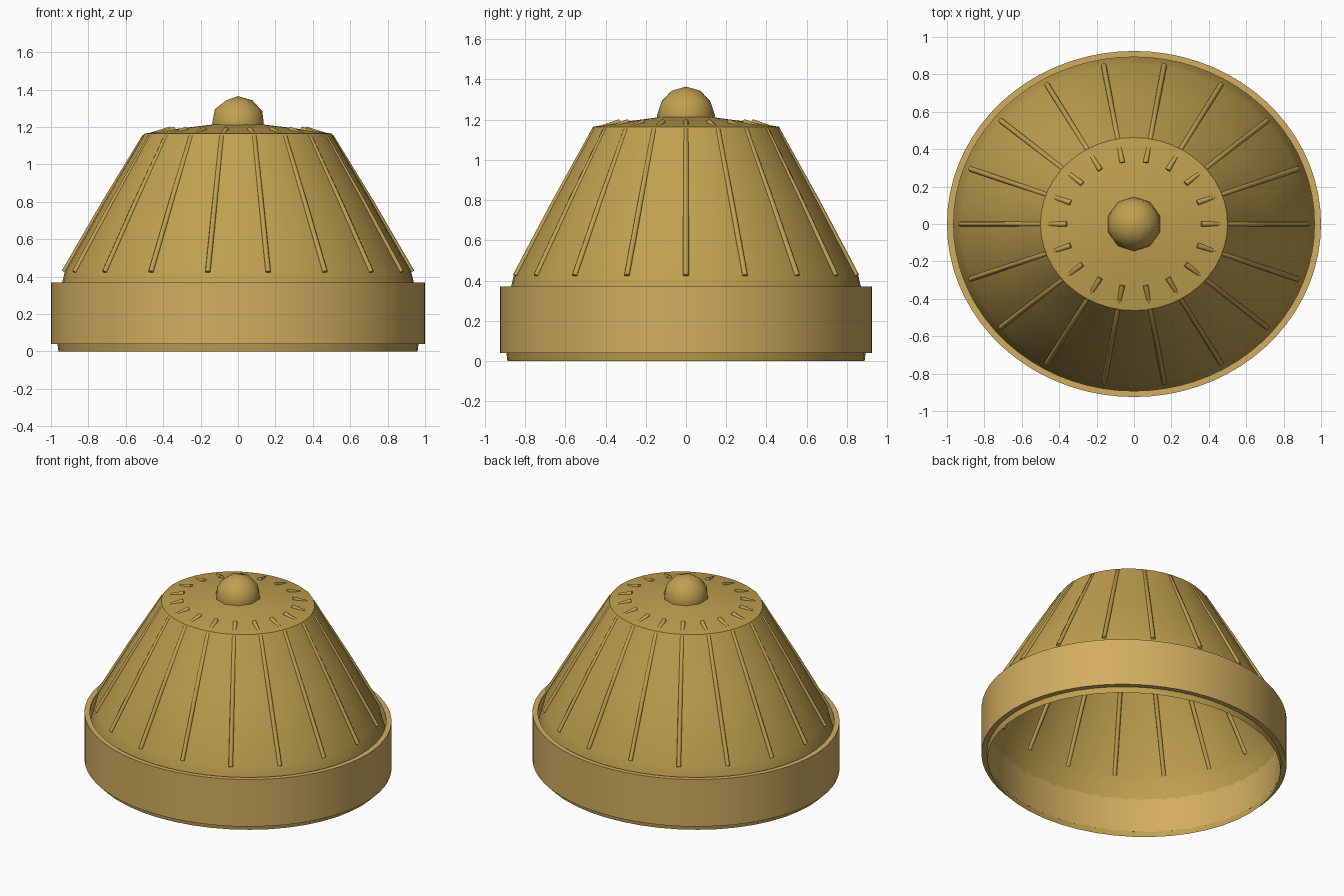
import bpy, bmesh, math

if "Cube" in bpy.data.objects:
    bpy.data.objects.remove(bpy.data.objects["Cube"])

SY = 0.925  # the plan is slightly oval


def material(name, rgb):
    m = bpy.data.materials.new(name)
    m.diffuse_color = (*rgb, 1)
    m.use_nodes = True
    m.node_tree.nodes["Principled BSDF"].inputs["Base Color"].default_value = m.diffuse_color
    return m


straw = material("straw", (0.53, 0.35, 0.08))
trim = material("trim", (0.65, 0.42, 0.12))


def lathe(name, profile, segments, mat, closed=False):
    """Revolve (radius, z) points around z into an oval shell."""
    bm = bmesh.new()
    rings = []
    for r, z in profile:
        if r == 0:
            rings.append([bm.verts.new((0, 0, z))] * segments)
        else:
            rings.append([bm.verts.new((r * math.cos(a), SY * r * math.sin(a), z))
                          for a in (2 * math.pi * i / segments for i in range(segments))])
    pairs = list(zip(rings, rings[1:]))
    if closed:
        pairs.append((rings[-1], rings[0]))
    for lo, hi in pairs:
        for i in range(segments):
            j = (i + 1) % segments
            bm.faces.new(dict.fromkeys((lo[i], lo[j], hi[j], hi[i])))
    me = bpy.data.meshes.new(name)
    bm.to_mesh(me)
    bm.free()
    me.materials.append(mat)
    ob = bpy.data.objects.new(name, me)
    bpy.context.collection.objects.link(ob)
    smooth(ob)
    return ob


def smooth(ob):
    bpy.ops.object.select_all(action='DESELECT')
    ob.select_set(True)
    bpy.context.view_layer.objects.active = ob
    bpy.ops.object.shade_smooth_by_angle(angle=math.radians(35))


# Thin conical shell, open at the bottom, bulging a little behind the band
lathe("cone_shell", [(0.96, 0), (0.967, 0.05), (0.978, 0.15), (0.966, 0.28), (0.94, 0.37),
                     (0.925, 0.43), (0.715, 0.80), (0.5, 1.165), (0.36, 1.186),
                     (0.14, 1.213), (0, 1.22)], 48, straw)

# Solid band around the base
lathe("base_band", [(0.965, 0.04), (1.0, 0.04), (1.0, 0.37), (0.965, 0.37)],
      72, trim, closed=True)

# Eighteen ribs running up the cone and bending under the top edge
curve = bpy.data.curves.new("ribs", 'CURVE')
curve.dimensions = '3D'
curve.bevel_depth = 0.014
curve.bevel_resolution = 2
curve.use_fill_caps = True
curve.materials.append(straw)
for k in range(18):
    a = math.radians(20 * k)
    spline = curve.splines.new('POLY')
    path = [(0.93, 0.425), (0.715, 0.795), (0.502, 1.146), (0.36, 1.189)]
    spline.points.add(len(path) - 1)
    for p, (r, z) in zip(spline.points, path):
        p.co = (r * math.cos(a), SY * r * math.sin(a), z, 1)
ribs = bpy.data.objects.new("ribs", curve)
bpy.context.collection.objects.link(ribs)

# Round knob on top
bpy.ops.mesh.primitive_ico_sphere_add(subdivisions=2, radius=0.145, location=(0, 0, 1.22))
knob = bpy.context.object
knob.name = "knob"
knob.data.materials.append(straw)
smooth(knob)
